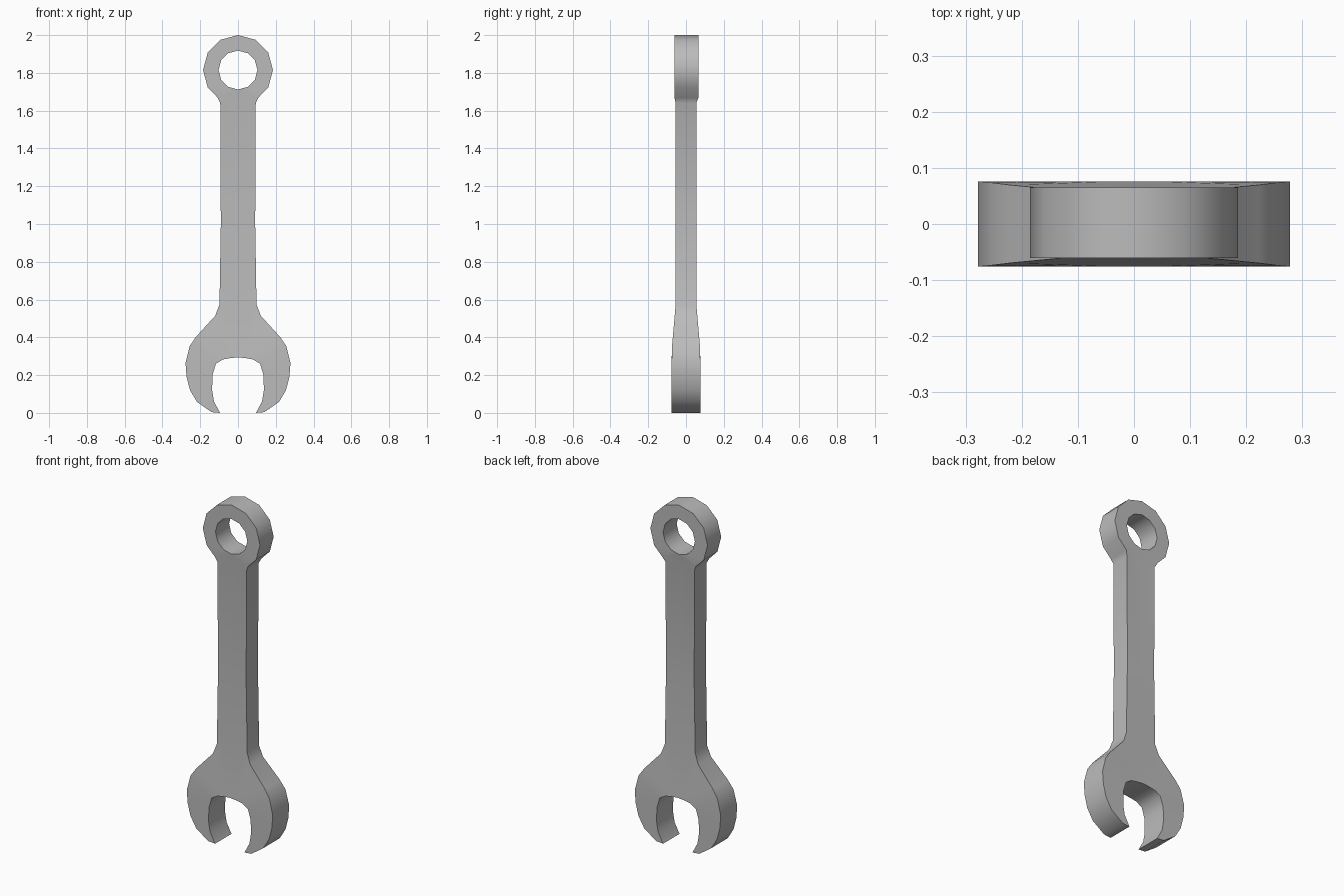
import bpy, bmesh, math

cube = bpy.data.objects.get("Cube")
if cube:
    bpy.data.objects.remove(cube, do_unlink=True)

# One plain steel colour
steel = bpy.data.materials.new("steel_grey")
steel.use_nodes = True
COLOUR = (0.5, 0.5, 0.5, 1.0)
steel.diffuse_color = COLOUR
steel.node_tree.nodes["Principled BSDF"].inputs["Base Color"].default_value = COLOUR

RING_Z, RING_R, HOLE_R = 1.815, 0.185, 0.103


def polar(radius, degrees):
    """Point on the ring, angle measured from its lowest point."""
    a = math.radians(degrees)
    return (radius * math.sin(a), RING_Z - radius * math.cos(a))


# Half outline as (inner point, outer point) rows, from jaw tip to ring top
rows = [
    # open jaw
    ((0.095, 0.000), (0.140, 0.004)),
    ((0.127, 0.060), (0.217, 0.058)),
    ((0.137, 0.120), (0.254, 0.120)),
    ((0.135, 0.200), (0.272, 0.190)),
    ((0.117, 0.260), (0.278, 0.265)),
    ((0.080, 0.283), (0.255, 0.355)),
    ((0.040, 0.290), (0.222, 0.403)),
    ((0.000, 0.294), (0.120, 0.515)),
    # shaft
    ((0.000, 0.575), (0.098, 0.575)),
    ((0.000, 1.000), (0.091, 1.000)),
    ((0.000, 1.640), (0.094, 1.640)),
]
# ring, with its neck corner shared by two rows
neck = (0.107, 1.668)
rows += [(polar(HOLE_R, 0), neck), (polar(HOLE_R, 30), neck)]
rows += [(polar(HOLE_R, a), polar(RING_R, a)) for a in range(60, 181, 30)]


def depth(z, side):
    """Surface y at a height: thick jaw, thin shaft, medium ring."""
    if z > 1.65:
        return 0.065 if side > 0 else -0.061
    t = min(max((z - 0.33) / (0.57 - 0.33), 0), 1)
    return side * (0.076 + (0.055 - 0.076) * t)


bm = bmesh.new()
grid = [[bm.verts.new((x, depth(z, s), z)) for (x, z) in row for s in (-1, 1)]
        for row in rows]          # inner front, inner back, outer front, outer back
for a, b in zip(grid, grid[1:]):
    bm.faces.new((a[0], a[2], b[2], b[0]))          # front
    bm.faces.new((a[1], b[1], b[3], a[3]))          # back
    bm.faces.new((a[2], a[3], b[3], b[2]))          # outer wall
    if max(a[0].co.x, b[0].co.x) > 0.001:           # jaw and hole walls
        bm.faces.new((a[0], b[0], b[1], a[1]))
tip = grid[0]
bm.faces.new((tip[0], tip[1], tip[3], tip[2]))      # jaw tip

# Weld, mirror to the other half and close the seam
bmesh.ops.remove_doubles(bm, verts=bm.verts, dist=0.0005)
bmesh.ops.mirror(bm, geom=bm.verts[:] + bm.edges[:] + bm.faces[:],
                 axis='X', merge_dist=0.0005)
bmesh.ops.remove_doubles(bm, verts=bm.verts, dist=0.0005)
bmesh.ops.recalc_face_normals(bm, faces=bm.faces)

mesh = bpy.data.meshes.new("wrench")
bm.to_mesh(mesh)
bm.free()
mesh.materials.append(steel)
wrench = bpy.data.objects.new("wrench", mesh)
bpy.context.collection.objects.link(wrench)

bpy.ops.object.select_all(action='DESELECT')
wrench.select_set(True)
bpy.context.view_layer.objects.active = wrench
bpy.ops.object.shade_smooth_by_angle(angle=math.radians(42))
